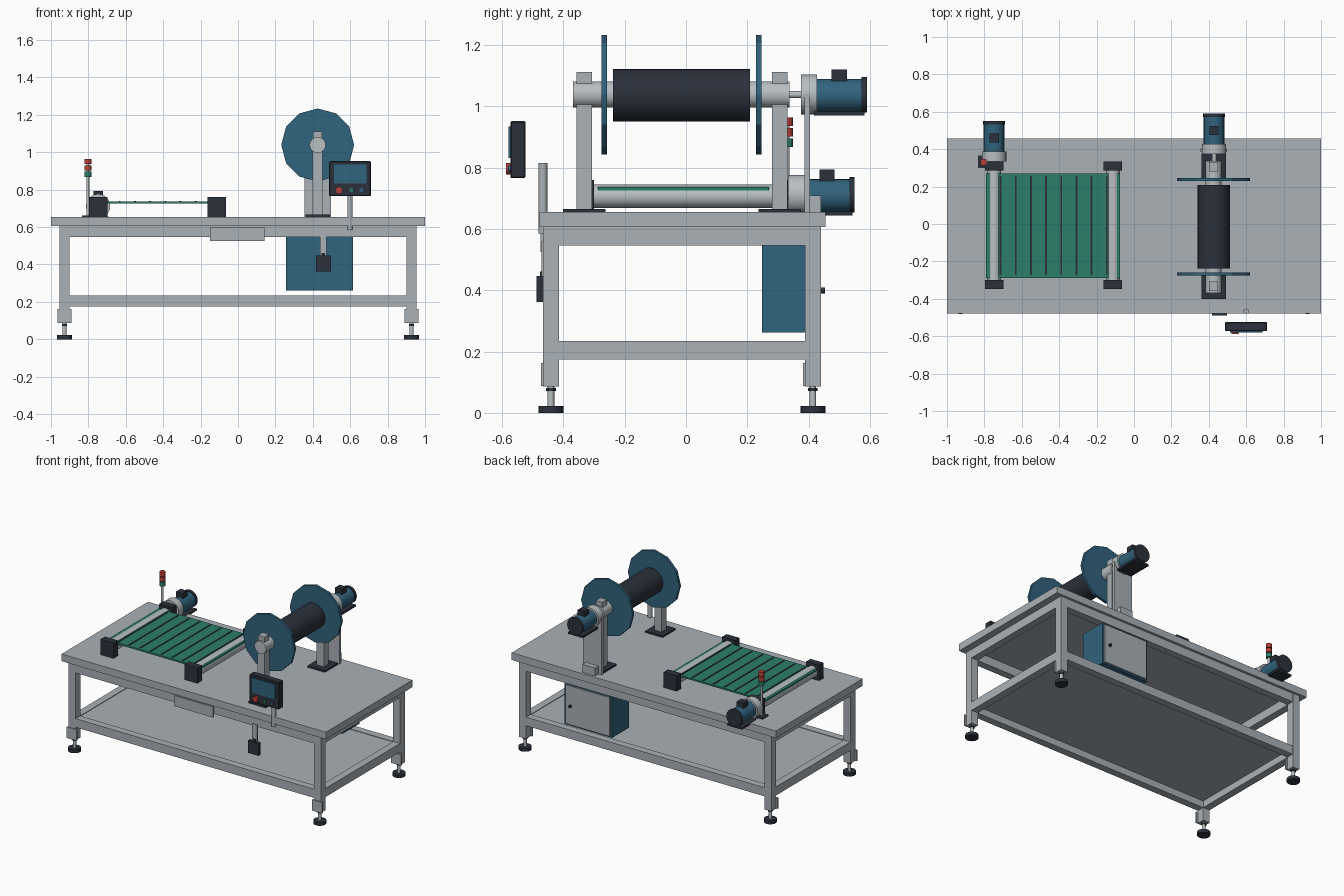
import bpy, math
from mathutils import Vector

if "Cube" in bpy.data.objects:
    bpy.data.objects.remove(bpy.data.objects["Cube"])


def material(name, rgb):
    m = bpy.data.materials.new(name)
    m.diffuse_color = (*rgb, 1)
    m.use_nodes = True
    m.node_tree.nodes["Principled BSDF"].inputs["Base Color"].default_value = m.diffuse_color
    return m


GREY = material("frame_grey", (0.40, 0.44, 0.47))
STEEL = material("light_steel", (0.48, 0.52, 0.54))
DARK = material("dark_slate", (0.024, 0.030, 0.044))
BLUE = material("machine_blue", (0.030, 0.125, 0.205))
GREEN = material("belt_green", (0.025, 0.21, 0.145))
RED = material("signal_red", (0.48, 0.050, 0.040))


def box(name, mat, x, y, z, bevel=0):
    """Box given by (min, max) on each axis."""
    bpy.ops.mesh.primitive_cube_add(size=1, location=[(a + b) / 2 for a, b in (x, y, z)])
    o = bpy.context.object
    o.name = name
    o.scale = [b - a for a, b in (x, y, z)]
    bpy.ops.object.transform_apply(location=False, rotation=False, scale=True)
    o.data.materials.append(mat)
    if bevel:
        mod = o.modifiers.new("edge", 'BEVEL')
        mod.width, mod.segments = bevel, 1
    return o


def rod(name, mat, start, end, r, sides=24, smooth=True):
    """Cylinder between two points."""
    a, b = Vector(start), Vector(end)
    d = b - a
    bpy.ops.mesh.primitive_cylinder_add(vertices=sides, radius=r, depth=d.length,
                                        location=(a + b) / 2)
    o = bpy.context.object
    o.name = name
    if abs(d.y) > 0:
        o.rotation_euler = (math.radians(-90), 0, 0)
    o.data.materials.append(mat)
    if smooth:
        bpy.ops.object.shade_smooth_by_angle(angle=math.radians(35))
    return o


def rod_y(name, mat, x, z, y0, y1, r, sides=24, smooth=True):
    return rod(name, mat, (x, y0, z), (x, y1, z), r, sides, smooth)


def rod_z(name, mat, x, y, z0, z1, r, sides=24):
    return rod(name, mat, (x, y, z0), (x, y, z1), r, sides)


# Table top
box("table_top", GREY, (-1, 1), (-0.478, 0.456), (0.606, 0.655))

# Legs with mounting plates and levelling feet
LEG_X, FRONT_Y, REAR_Y = 0.928, -0.441, 0.414
for x in (-LEG_X, LEG_X):
    for y in (FRONT_Y, REAR_Y):
        box("leg", GREY, (x - 0.026, x + 0.026), (y - 0.026, y + 0.026), (0.086, 0.606))
        box("leg_plate", GREY, (x - 0.038, x + 0.038), (y - 0.032, y - 0.022), (0.088, 0.163))
        rod_z("foot_stem", STEEL, x, y, 0.02, 0.09, 0.011, 12)
        rod_z("foot_nut", DARK, x, y, 0.072, 0.082, 0.016, 6)
        rod_z("foot_pad", DARK, x, y, 0, 0.022, 0.041, 16)

# Upper and lower frame rails
for z in ((0.547, 0.606), (0.175, 0.234)):
    for y in (FRONT_Y, REAR_Y):
        box("long_rail", GREY, (-LEG_X + 0.026, LEG_X - 0.026), (y - 0.025, y + 0.025), z)
    for x in (-LEG_X, LEG_X):
        box("side_rail", GREY, (x - 0.025, x + 0.025), (FRONT_Y + 0.026, REAR_Y - 0.026), z)
box("lower_shelf", GREY, (-0.904, 0.904), (-0.417, 0.39), (0.222, 0.230))

# Blank plate, conduit and pedal switch on the front
box("front_plate", GREY, (-0.15, 0.143), (-0.475, -0.462), (0.525, 0.597))
box("switch_conduit", GREY, (0.438, 0.474), (-0.472, -0.460), (0.44, 0.56))
box("switch_box", DARK, (0.417, 0.497), (-0.488, -0.465), (0.362, 0.447))
box("switch_gland", DARK, (0.447, 0.465), (-0.476, -0.466), (0.447, 0.461))

# Control cabinet below the table
box("cabinet", BLUE, (0.257, 0.615), (0.248, 0.432), (0.262, 0.547))
box("cabinet_door", GREY, (0.270, 0.602), (0.430, 0.441), (0.272, 0.537))
rod_y("door_knob", DARK, 0.565, 0.40, 0.44, 0.453, 0.010, 12)


# Geared motor, pointing to the rear
def motor(x, z, y):
    rod_y("motor_shaft", STEEL, x, z, y - 0.06, y, 0.012, 16)
    rod_y("gearbox", STEEL, x, z, y, y + 0.053, 0.065)
    rod_y("motor_body", BLUE, x, z - 0.003, y + 0.052, y + 0.198, 0.054)
    rod_y("motor_cap", DARK, x, z, y + 0.198, y + 0.215, 0.058)
    box("motor_base", DARK, (x - 0.056, x + 0.056), (y + 0.042, y + 0.208), (z - 0.068, z - 0.055))
    box("terminal_box", DARK, (x - 0.025, x + 0.025), (y + 0.10, y + 0.15), (z + 0.045, z + 0.082))


# Conveyor: rollers, bearing blocks, belt, slats
for x in (-0.748, -0.113):
    rod_y("conveyor_roller", STEEL, x, 0.707, -0.305, 0.29, 0.038)
    for y in ((-0.348, -0.300), (0.285, 0.333)):
        box("bearing_block", DARK, (x - 0.049, x + 0.049), y, (0.655, 0.760))
box("conveyor_belt", GREEN, (-0.79, -0.075), (-0.288, 0.271), (0.726, 0.737))
for i in range(8):
    x = -0.713 + i * 0.081
    box("belt_slat", DARK, (x - 0.005, x + 0.005), (-0.273, 0.257), (0.735, 0.740))
motor(-0.748, 0.712, 0.335)

# Signal tower
box("tower_base", DARK, (-0.835, -0.77), (0.30, 0.365), (0.655, 0.663))
rod_z("tower_pole", STEEL, -0.803, 0.33, 0.655, 0.955, 0.008, 12)
for z, mat in ((0.868, GREEN), (0.902, RED), (0.936, RED)):
    rod_z("tower_lamp", mat, -0.803, 0.33, z, z + 0.028, 0.019, 16)

# Reel: columns, shaft, core and flanges
RX, RZ = 0.426, 1.039
for y in (-0.332, 0.306):
    box("column_base", DARK, (RX - 0.066, RX + 0.066), (y - 0.07, y + 0.07), (0.655, 0.666))
    box("reel_column", GREY, (RX - 0.027, RX + 0.027), (y - 0.026, y + 0.026), (0.66, 1.04))
    box("bearing_cap", GREY, (RX - 0.024, RX + 0.024), (y - 0.025, y + 0.025), (1.04, 1.112))
rod_y("reel_shaft", STEEL, RX, RZ, -0.368, 0.338, 0.043)
rod_y("reel_core", DARK, RX, RZ - 0.002, -0.238, 0.209, 0.086)
for y in (-0.276, 0.229):
    rod_y("reel_flange", BLUE, RX, RZ, y, y + 0.018, 0.195, 12, False)

# Reel drive on its upright plate
motor(RX + 0.002, RZ, 0.375)
box("drive_plate", GREY, (0.355, 0.497), (0.386, 0.404), (0.655, 1.04))
box("drive_plate_foot", GREY, (0.38, 0.476), (0.404, 0.440), (0.655, 0.710))

# Operator panel with screen and buttons
rod_z("panel_post", GREY, 0.599, -0.467, 0.585, 0.816, 0.0145, 16)
box("panel_housing", DARK, (0.487, 0.710), (-0.573, -0.524), (0.766, 0.952), 0.004)
box("panel_screen", BLUE, (0.512, 0.686), (-0.579, -0.572), (0.832, 0.935))
for x, mat, r, y in ((0.540, RED, 0.019, -0.588), (0.605, GREEN, 0.011, -0.581),
                     (0.660, BLUE, 0.011, -0.581)):
    rod_y("panel_button", mat, x, 0.797, y, -0.572, r, 16)
